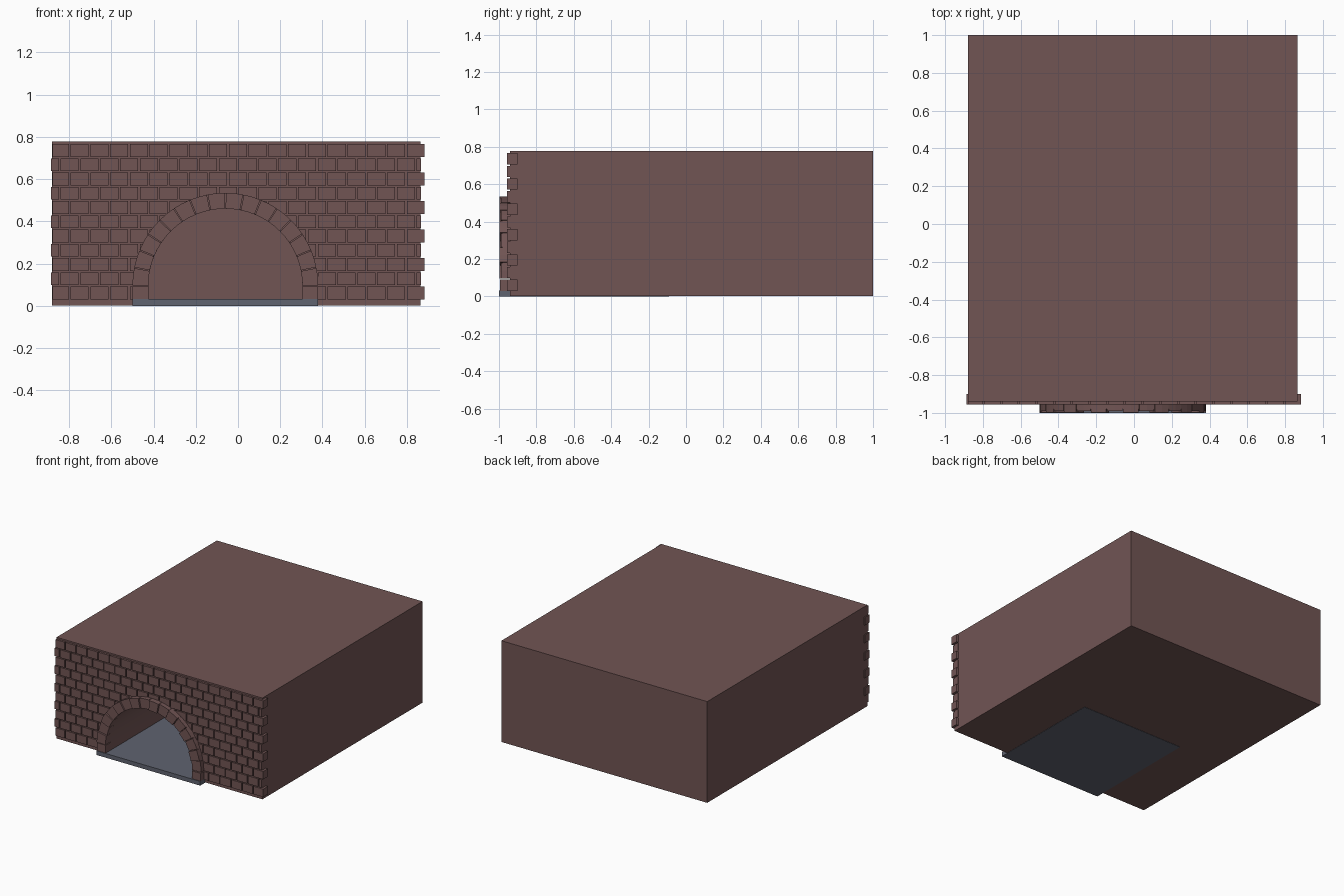
import bpy, bmesh, math

if "Cube" in bpy.data.objects:
    bpy.data.objects.remove(bpy.data.objects["Cube"])

CX, CZ = -0.06, 0.095          # arch centre
R_IN, R_OUT = 0.365, 0.44      # arch radii


def material(name, rgb):
    m = bpy.data.materials.new(name)
    m.diffuse_color = (*rgb, 1)
    m.use_nodes = True
    m.node_tree.nodes["Principled BSDF"].inputs["Base Color"].default_value = m.diffuse_color
    return m


brick_mat = material("brick brown", (0.165, 0.090, 0.088))
slate_mat = material("slate grey", (0.115, 0.125, 0.160))


def prism(bm, pts, y0, y1):
    """Extrude an x-z outline from y0 (front) to y1 (back)."""
    a = [bm.verts.new((x, y0, z)) for x, z in pts]
    b = [bm.verts.new((x, y1, z)) for x, z in pts]
    bm.faces.new(a)
    bm.faces.new(b[::-1])
    for i in range(len(pts)):
        j = (i + 1) % len(pts)
        bm.faces.new((a[i], b[i], b[j], a[j]))


def box(bm, x0, x1, y0, y1, z0, z1):
    prism(bm, [(x0, z0), (x1, z0), (x1, z1), (x0, z1)], y0, y1)


def finish(bm, name, mat):
    bmesh.ops.recalc_face_normals(bm, faces=bm.faces[:])
    me = bpy.data.meshes.new(name)
    bm.to_mesh(me)
    bm.free()
    ob = bpy.data.objects.new(name, me)
    bpy.context.collection.objects.link(ob)
    me.materials.append(mat)
    return ob


def arc(r, a):
    return CX + r * math.cos(a), CZ + r * math.sin(a)


# Arched tunnel cutter
bm = bmesh.new()
outline = [(CX - R_IN, 0.015), (CX + R_IN, 0.015)]
outline += [arc(R_IN, math.pi * i / 32) for i in range(33)]
prism(bm, outline, -1.2, -0.09)
cutter = finish(bm, "tunnel_cutter", brick_mat)
cutter.hide_render = True


def cut(ob):
    mod = ob.modifiers.new("tunnel", 'BOOLEAN')
    mod.operation = 'DIFFERENCE'
    mod.solver = 'EXACT'
    mod.object = cutter
    bpy.context.view_layer.objects.active = ob
    bpy.ops.object.modifier_apply(modifier=mod.name)


# Oven body
bm = bmesh.new()
box(bm, -0.88, 0.865, -0.94, 1.0, 0.002, 0.778)
cut(finish(bm, "oven_body", brick_mat))

# Front brick courses in running bond
bm = bmesh.new()
PITCH, GAP, ROW = 0.0937, 0.008, 0.0676
for r in range(11):
    z0 = 0.03 + r * ROW
    odd = r % 2
    left, right = (-0.887, 0.867) if odd else (-0.878, 0.883)
    x = -0.887 - (PITCH / 2 if odd else 0)
    while x < right:
        x0, x1 = max(x, left), min(x + PITCH - GAP, right)
        # leave out bricks that lie wholly inside the opening
        inside = all(abs(px - CX) < R_IN and
                     (z0 + 0.06 < CZ or math.hypot(px - CX, z0 + 0.06 - CZ) < R_IN)
                     for px in (x0, x1))
        if x1 - x0 > 0.005 and not inside:
            box(bm, x0, x1, -0.956, -0.90, z0, z0 + 0.0605)
        x += PITCH
cut(finish(bm, "front_bricks", brick_mat))
bpy.data.objects.remove(cutter)

# Arch stones, alternately standing out a little
bm = bmesh.new()
N, g = 16, 0.005
for i in range(N):
    a0, a1 = math.pi * i / N + g, math.pi * (i + 1) / N - g
    am = (a0 + a1) / 2
    prism(bm, [arc(R_IN, a0), arc(R_OUT, a0), arc(R_OUT, am),
               arc(R_OUT, a1), arc(R_IN, a1), arc(R_IN, am)],
          -0.998 if i % 2 else -0.990, -0.92)
# upright stones below the arch spring
for s in (-1, 1):
    xa, xb = sorted((CX + s * R_IN, CX + s * R_OUT))
    box(bm, xa, xb, -0.995, -0.92, 0.03, CZ - 0.003)
finish(bm, "arch_stones", brick_mat)

# Mortar ring behind the stones
bm = bmesh.new()
M = 32
for i in range(M):
    a0, a1 = math.pi * i / M, math.pi * (i + 1) / M
    prism(bm, [arc(R_IN + .002, a0), arc(R_OUT - .002, a0),
               arc(R_OUT - .002, a1), arc(R_IN + .002, a1)], -0.98, -0.92)
bmesh.ops.remove_doubles(bm, verts=bm.verts[:], dist=1e-5)
# drop the internal partitions between ring segments
bm.verts.index_update()
seen = {}
for f in bm.faces:
    seen.setdefault(tuple(sorted(v.index for v in f.verts)), []).append(f)
inner = [f for f in bm.faces if all(len(e.link_faces) > 2 for e in f.edges)
         and abs(f.normal.y) < 0.5]
bmesh.ops.delete(bm, geom=inner, context='FACES_ONLY')
finish(bm, "arch_mortar", brick_mat)

# Hearth floor slab
bm = bmesh.new()
box(bm, CX - R_OUT, CX + R_OUT, -1.0, -0.09, 0, 0.032)
finish(bm, "hearth_slab", slate_mat)
